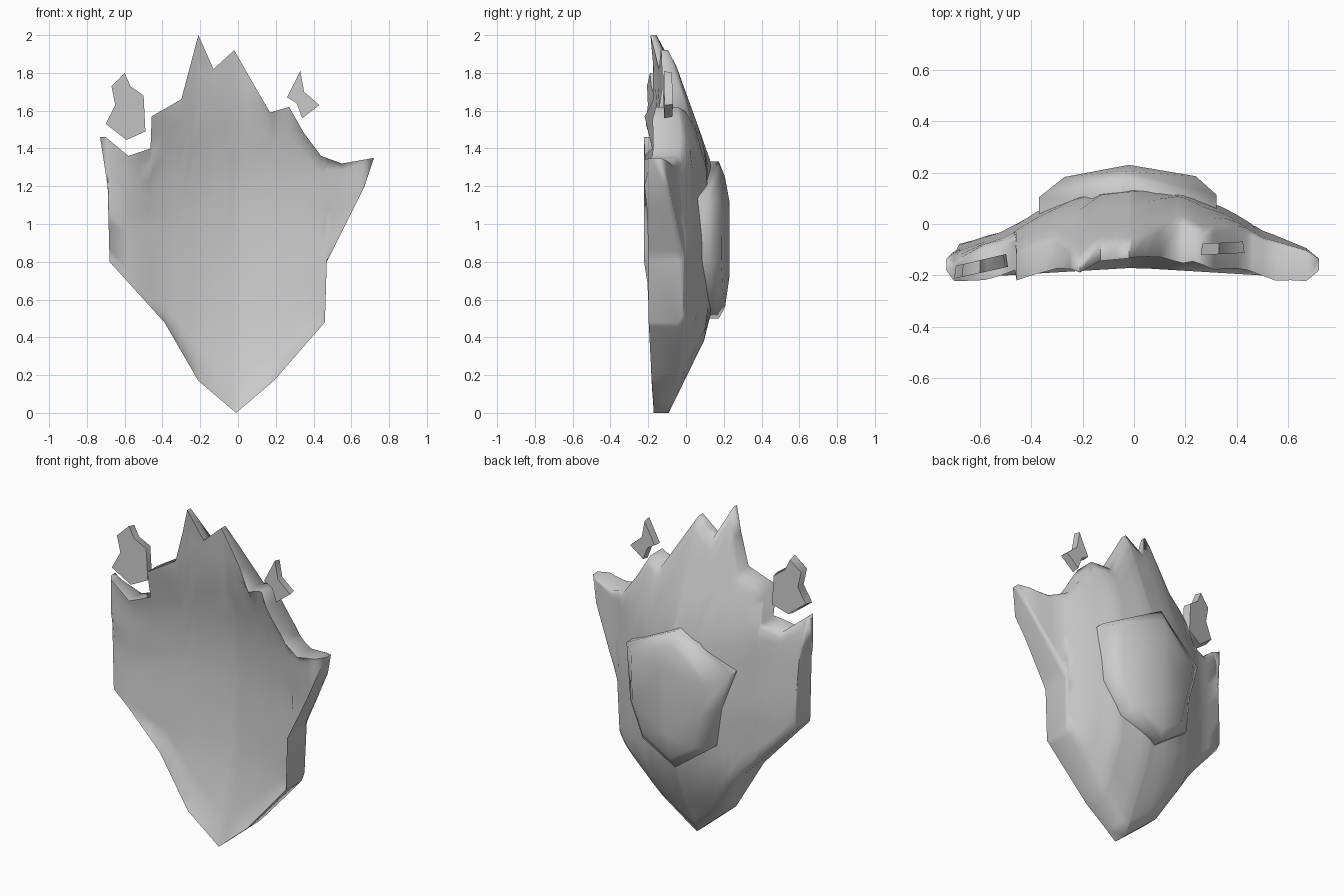
import bpy, bmesh, math

if "Cube" in bpy.data.objects:
    bpy.data.objects.remove(bpy.data.objects["Cube"])


def lerp(pts, t):
    """Piecewise linear lookup."""
    if t <= pts[0][0]:
        return pts[0][1]
    for (a, p), (b, q) in zip(pts, pts[1:]):
        if t <= b:
            return p + (q - p) * (t - a) / (b - a)
    return pts[-1][1]


def finish(name, bm, angle=40):
    bmesh.ops.remove_doubles(bm, verts=bm.verts[:], dist=0.0005)
    bmesh.ops.recalc_face_normals(bm, faces=bm.faces[:])
    me = bpy.data.meshes.new(name)
    bm.to_mesh(me)
    bm.free()
    ob = bpy.data.objects.new(name, me)
    bpy.context.collection.objects.link(ob)
    bpy.ops.object.select_all(action='DESELECT')
    ob.select_set(True)
    bpy.context.view_layer.objects.active = ob
    bpy.ops.object.shade_smooth_by_angle(angle=math.radians(angle))


# Shield silhouette (x, z): broken upper edge and tapering lower edge
TOP = [(-.73, 1.46), (-.70, 1.46), (-.58, 1.36), (-.463, 1.40), (-.457, 1.57), (-.30, 1.66),
       (-.21, 2.0), (-.13, 1.82), (-.02, 1.92), (.10, 1.71), (.17, 1.59), (.27, 1.62),
       (.35, 1.48), (.44, 1.36), (.55, 1.32), (.72, 1.35)]
LOW = [(-.73, 1.46), (-.69, 1.2), (-.68, .8), (-.39, .48), (-.21, .17), (-.01, 0),
       (.19, .17), (.46, .48), (.47, .8), (.67, 1.2), (.72, 1.35)]
# Depth profiles: along the centre line, and drop toward the sides
BACK_Z = [(0, -.09), (.47, .14), (.9, .16), (1.34, .13), (1.92, -.08), (2, -.11)]
BACK_X = [(0, 0), (.2, .03), (.37, .105), (.5, .185), (.73, .25)]
FRONT_Z = [(0, -.17), (.2, -.11), (.5, -.04), (1, -.005), (1.3, -.025), (1.6, -.1), (1.92, -.13), (2, -.15)]
FRONT_X = [(0, 0), (.2, .035), (.4, .1), (.55, .17), (.7, .21)]


def back_y(x, z):
    return lerp(BACK_Z, z) - lerp(BACK_X, abs(x))


def front_y(x, z):
    return max(-.222, lerp(FRONT_Z, z) - lerp(FRONT_X, abs(x)))


# Shield body: front and back sheets joined by a rim
xs = sorted({p[0] for p in TOP + LOW} | {-.52, -.34, -.25, -.07, .05, .23, .31, .40, .5, .61})
vs = [0, .04, .1, .2, .3, .4, .5, .6, .7, .8, .9, .96, 1]
bm = bmesh.new()
cols = []
for x in xs:
    z0, z1 = lerp(LOW, x), lerp(TOP, x)
    f, b = [], []
    for v in vs:
        z = z0 + (z1 - z0) * v
        y = front_y(x, z)
        back = max(back_y(x, z), y + .035)
        if v == 0:      # lower rim comes forward
            y = min(y, -.17 - .06 * abs(x))
            back -= .025 * min(1, z / .2)
        if v == 1:      # upper rim is softened
            y = max(-.222, y - .02) if 0 < x < .6 and z < 1.6 else y
            back -= .012
        if x in (xs[0], xs[-1]):   # shoulder tips are thin
            y, back = -.18, -.135
        f.append(bm.verts.new((x, y, z)))
        b.append(bm.verts.new((x, back, z)))
    cols.append(f + b[::-1])
n = len(cols[0])
for c, d in zip(cols, cols[1:]):
    for i in range(n):
        j = (i + 1) % n
        bm.faces.new((c[i], d[i], d[j], c[j]))
for c in (cols[0], cols[-1]):
    bm.faces.new(c)
bmesh.ops.dissolve_degenerate(bm, dist=0.0005, edges=bm.edges[:])
finish("shield_body", bm, 80)

# Raised plate on the back
OUTER = [(-.05, 1.33), (-.37, 1.12), (-.30, .89), (-.27, .66), (-.05, .5), (.19, .6), (.29, .8), (.32, 1.14)]
INNER = [(-.04, 1.25), (-.27, 1.05), (-.23, .88), (-.18, .66), (-.03, .56), (.16, .66), (.23, .82), (.24, 1.12)]
bm = bmesh.new()
base = [bm.verts.new((x, back_y(x, z) - .04, z)) for x, z in OUTER]
edge = [bm.verts.new((x, .185 - .22 * abs(x), z)) for x, z in OUTER]
face = [bm.verts.new((x, .21 - .1 * abs(x), z)) for x, z in INNER]
peaks = [bm.verts.new((-.02, .23, z)) for z in (1.12, .72)]
for r, s in ((base, edge), (edge, face)):
    for i in range(8):
        j = (i + 1) % 8
        bm.faces.new((r[i], r[j], s[j], s[i]))
near = [0, 0, 0, 1, 1, 1, 1, 0]
for i in range(8):
    j = (i + 1) % 8
    a, b = near[i], near[j]
    bm.faces.new((face[i], face[j], peaks[b], peaks[a]) if a != b else (face[i], face[j], peaks[a]))
bm.faces.new(base[::-1])
finish("back_plate", bm, 60)


# Loose fragments above the shoulders
def fragment(name, outline, y0, slope, half):
    bm = bmesh.new()
    cx = sum(p[0] for p in outline) / len(outline)
    cz = sum(p[1] for p in outline) / len(outline)
    rings = [[bm.verts.new((cx + (x - cx) * k, y0 + slope * (x - cx) + s * half, cz + (z - cz) * k))
              for x, z in outline] for s, k in ((-1, 1), (1, .93))]
    bm.faces.new(rings[0])
    bm.faces.new(rings[1][::-1])
    for i in range(len(outline)):
        j = (i + 1) % len(outline)
        bm.faces.new((rings[0][i], rings[1][i], rings[1][j], rings[0][j]))
    finish(name, bm, 60)


fragment("left_fragment", [(-.6, 1.8), (-.57, 1.73), (-.5, 1.68), (-.49, 1.49), (-.59, 1.445),
                           (-.7, 1.53), (-.65, 1.63), (-.67, 1.73)], -.165, .22, .025)
fragment("right_fragment", [(.33, 1.81), (.35, 1.7), (.43, 1.63), (.34, 1.56), (.31, 1.64), (.26, 1.67)],
         -.095, .05, .022)
